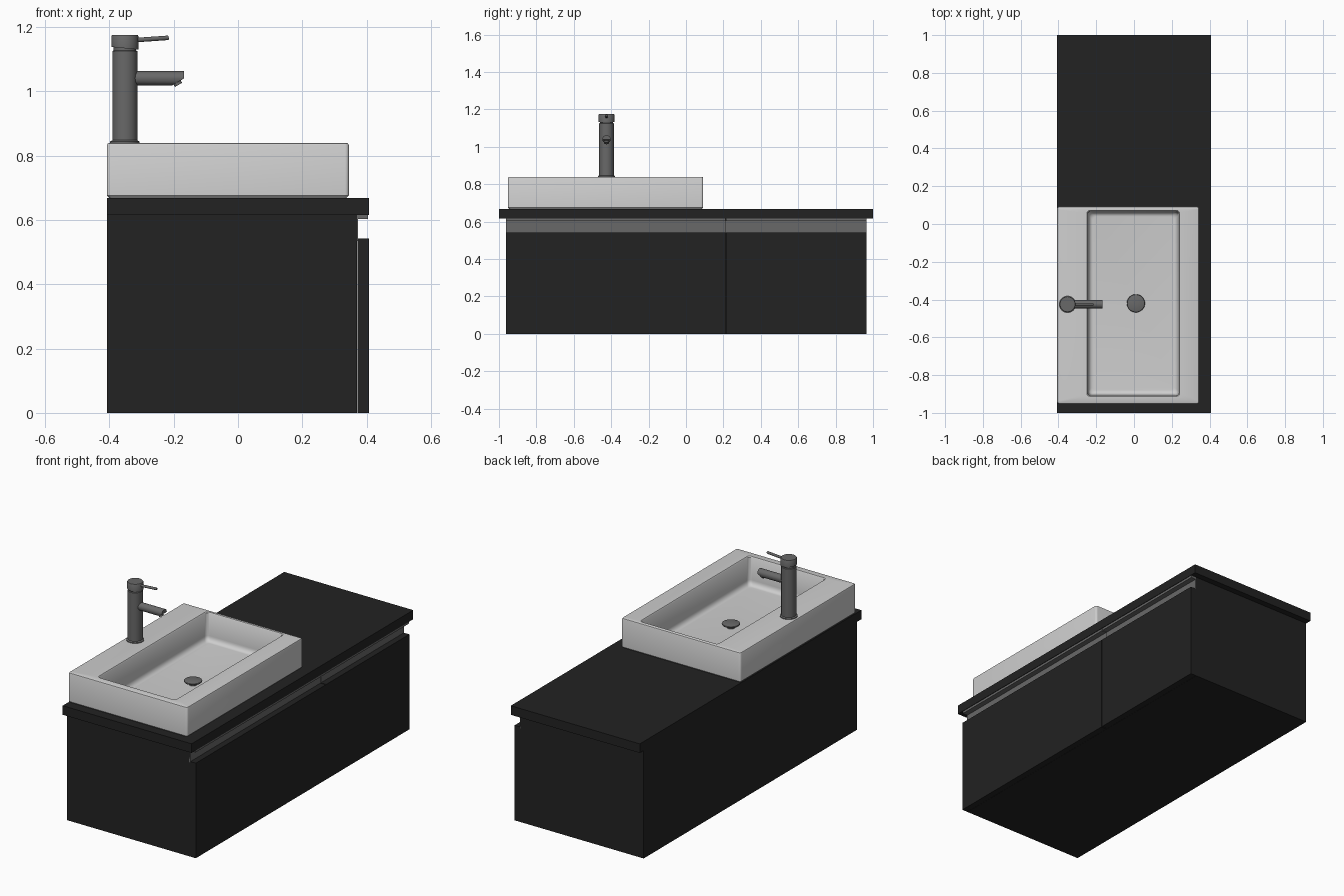
import bpy, bmesh, math
from mathutils import Vector, Matrix

cube = bpy.data.objects.get("Cube")
if cube:
    bpy.data.objects.remove(cube, do_unlink=True)


def material(name, rgb, rough):
    m = bpy.data.materials.new(name)
    m.use_nodes = True
    m.diffuse_color = (*rgb, 1)
    bsdf = m.node_tree.nodes["Principled BSDF"]
    bsdf.inputs["Base Color"].default_value = (*rgb, 1)
    bsdf.inputs["Roughness"].default_value = rough
    return m


BLACK = material("black lacquer", (0.016, 0.016, 0.016), 0.5)
WHITE = material("white ceramic", (0.62, 0.62, 0.62), 0.4)
GREY = material("grey metal", (0.14, 0.14, 0.14), 0.4)


def finish(name, bm, mat, smooth=False):
    bmesh.ops.recalc_face_normals(bm, faces=bm.faces)
    mesh = bpy.data.meshes.new(name)
    bm.to_mesh(mesh)
    bm.free()
    mesh.materials.append(mat)
    ob = bpy.data.objects.new(name, mesh)
    bpy.context.collection.objects.link(ob)
    if smooth:
        bpy.ops.object.select_all(action="DESELECT")
        ob.select_set(True)
        bpy.context.view_layer.objects.active = ob
        bpy.ops.object.shade_smooth_by_angle(angle=math.radians(40))
    return ob


def box(name, x, y, z, mat):
    bm = bmesh.new()
    bmesh.ops.create_cube(bm, size=1)
    for v in bm.verts:
        v.co = [r[0] if c < 0 else r[1] for c, r in zip(v.co, (x, y, z))]
    return finish(name, bm, mat)


def loft(bm, loops):
    """Skin a list of equal-length point loops and cap both ends."""
    rings = [[bm.verts.new(p) for p in loop] for loop in loops]
    n = len(rings[0])
    for a, b in zip(rings, rings[1:]):
        for i in range(n):
            j = (i + 1) % n
            bm.faces.new((a[i], a[j], b[j], b[i]))
    bm.faces.new(rings[0])
    bm.faces.new(rings[-1])


def lathe(bm, profile, origin, axis=(0, 0, 1), sides=32):
    """Solid of revolution from (radius, height) pairs along an axis."""
    rot = Vector((0, 0, 1)).rotation_difference(Vector(axis)).to_matrix()
    angles = [2 * math.pi * i / sides for i in range(sides)]
    loft(bm, [[Vector(origin) + rot @ Vector((r * math.cos(a), r * math.sin(a), h))
               for a in angles] for r, h in profile])


def round_rect(x, y, z, r, inset=0, steps=5):
    x0, x1, y0, y1 = x[0] + inset, x[1] - inset, y[0] + inset, y[1] - inset
    corners = ((x1 - r, y1 - r), (x0 + r, y1 - r), (x0 + r, y0 + r), (x1 - r, y0 + r))
    pts = []
    for k, (cx, cy) in enumerate(corners):
        for i in range(steps + 1):
            a = math.pi / 2 * (k + i / steps)
            pts.append((cx + r * math.cos(a), cy + r * math.sin(a), z))
    return pts


# Cabinet, worktop and two drawer fronts
SPLIT = 0.213
box("cabinet_body", (-0.408, 0.37), (-0.962, 0.965), (0, 0.618), BLACK)
box("worktop", (-0.408, 0.407), (-1, 1), (0.616, 0.668), BLACK)
for name, y in (("large", (-0.962, SPLIT - 0.002)), ("small", (SPLIT + 0.002, 0.965))):
    box(name + "_drawer_front", (0.371, 0.407), y, (0, 0.543), BLACK)
    # Recessed finger pull with a projecting upper rail
    box(name + "_pull_recess", (0.365, 0.373), y, (0.535, 0.616), GREY)
    box(name + "_pull_rail", (0.37, 0.404), y, (0.603, 0.616), GREY)

# Basin: outer shell, rim and bowl in one skin
OX, OY = (-0.408, 0.345), (-0.952, 0.092)
IX, IY = (-0.25, 0.242), (-0.912, 0.072)
BOTTOM, RIM, FLOOR, E = 0.668, 0.84, 0.68, 0.008
loops = [round_rect(OX, OY, BOTTOM, 0.008, E),
         round_rect(OX, OY, BOTTOM + E, 0.012),
         round_rect(OX, OY, RIM - E, 0.012),
         round_rect(OX, OY, RIM - E * 0.3, 0.011, E * 0.3),
         round_rect(OX, OY, RIM, 0.008, E),
         round_rect(IX, IY, RIM, 0.016),
         round_rect(IX, IY, RIM - 0.005, 0.016, 0.004)]
for i in range(7):
    a = math.pi / 2 * i / 6
    loops.append(round_rect(IX, IY, FLOOR + 0.03 * (1 - math.sin(a)), 0.02,
                            0.008 + 0.024 * (1 - math.cos(a))))
bm = bmesh.new()
loft(bm, loops)
finish("basin", bm, WHITE, True)

# Drain stopper
bm = bmesh.new()
lathe(bm, [(0.022, 0), (0.022, 0.008), (0.045, 0.018), (0.048, 0.022),
           (0.046, 0.026), (0.03, 0.03), (0.008, 0.031)], (0.01, -0.42, FLOOR - 0.002))
finish("drain_stopper", bm, GREY, True)

# Tap column with foot ring
TX, TY = -0.352, -0.425
bm = bmesh.new()
lathe(bm, [(0.046, 0), (0.046, 0.004), (0.039, 0.008), (0.039, 0.285),
           (0.035, 0.287), (0.035, 0.31)], (TX, TY, RIM))
finish("tap_column", bm, GREY, True)

# Tap head, its underside cut on a slant
bm = bmesh.new()
lathe(bm, [(0.042, 0), (0.042, 0.042), (0.04, 0.045)], (TX, TY, 1.13))
for v in bm.verts:
    if v.co.z < 1.14:
        v.co.z += -0.1 * (v.co.x - TX) + 0.004
finish("tap_head", bm, GREY, True)

# Tap lever
bm = bmesh.new()
lathe(bm, [(0.007, 0), (0.007, 0.122), (0.005, 0.125)], (-0.34, TY, 1.158),
      (1, 0, 0.07), 16)
finish("tap_lever", bm, GREY, True)

# Spout with a slanted tip and a small outlet
bm = bmesh.new()
lathe(bm, [(0.022, 0), (0.022, 0.172)], (-0.34, TY, 1.041), (1, 0, 0), 24)
cut = bmesh.ops.bisect_plane(bm, geom=bm.verts[:] + bm.edges[:] + bm.faces[:],
                             plane_co=(-0.168, 0, 1.04), plane_no=(0.5, 0, -0.87),
                             clear_outer=True)
bmesh.ops.holes_fill(bm, edges=[g for g in cut["geom_cut"] if isinstance(g, bmesh.types.BMEdge)])
finish("tap_spout", bm, GREY, True)
bm = bmesh.new()
lathe(bm, [(0.013, 0), (0.013, 0.016)], (-0.193, TY, 1.034), (0.5, 0, -0.87), 20)
finish("spout_outlet", bm, GREY, True)
